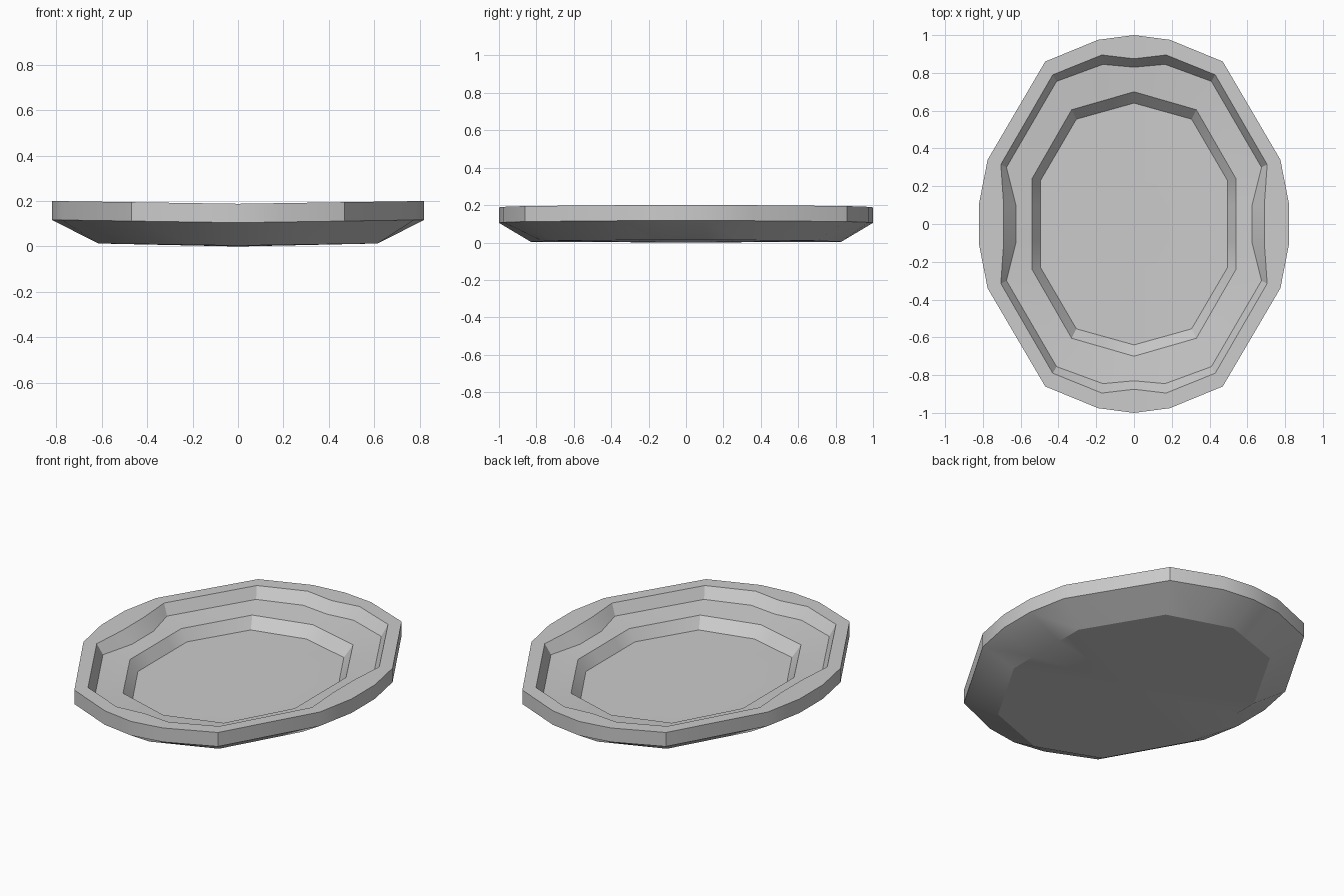
import bpy
import bmesh

cube = bpy.data.objects.get("Cube")
if cube:
    bpy.data.objects.remove(cube)

# One flat glaze colour
grey = bpy.data.materials.new("plain_grey")
grey.use_nodes = True
grey.diffuse_color = (0.6, 0.6, 0.6, 1)
grey.node_tree.nodes["Principled BSDF"].inputs["Base Color"].default_value = (0.6, 0.6, 0.6, 1)


def decagon(end, shoulder, side):
    """Quarter outline of a ten-sided ring, split to match the rim's points."""
    mid = (shoulder[0] / 2, (end[1] + shoulder[1]) / 2)
    return [end, mid, shoulder, side, (side[0], side[1] * 0.4)]


# Quarter outlines from the back end round to the side, with height at x = 0
rim = [(0, 1), (0.19, 0.975), (0.47, 0.86), (0.775, 0.34), (0.82, 0.11)]
lip_top = [(0, 0.875), (0.17, 0.895), (0.43, 0.79), (0.705, 0.315), (0.69, 0.1)]
lip_foot = [(0, 0.83), (0.165, 0.845), (0.41, 0.755), (0.675, 0.30), (0.625, 0.1)]
rings = [
    (decagon((0, 0.83), (0.365, 0.70), (0.615, 0.27)), 0.004),  # underside
    (rim, 0.105),                                               # wall foot
    (rim, 0.188),                                               # wall top
    (lip_top, 0.188),
    (lip_foot, 0.125),                                          # shelf
    (decagon((0, 0.70), (0.33, 0.605), (0.54, 0.24)), 0.112),
    (decagon((0, 0.64), (0.305, 0.555), (0.495, 0.23)), 0.05),  # floor
]


def full_ring(quarter):
    """Mirror a quarter outline into a closed loop."""
    right = quarter + [(x, -y) for x, y in reversed(quarter)]
    return right + [(-x, y) for x, y in reversed(right[1:-1])]


# Dish: stacked rings, gently raised toward the sides
bm = bmesh.new()
loops = []
for quarter, height in rings:
    loops.append([bm.verts.new((x, y, height + 0.015 * abs(x)))
                  for x, y in full_ring(quarter)])

count = len(loops[0])
for lower, upper in zip(loops, loops[1:]):
    for i in range(count):
        j = (i + 1) % count
        bm.faces.new((lower[i], lower[j], upper[j], upper[i]))

# Close the underside and the floor
for loop, height in ((loops[0], 0.0), (loops[-1], 0.05)):
    centre = bm.verts.new((0, 0, height))
    for i in range(count):
        bm.faces.new((loop[i], loop[(i + 1) % count], centre))

bmesh.ops.recalc_face_normals(bm, faces=bm.faces)
mesh = bpy.data.meshes.new("oval_dish")
bm.to_mesh(mesh)
bm.free()
mesh.materials.append(grey)

dish = bpy.data.objects.new("oval_dish", mesh)
bpy.context.collection.objects.link(dish)
bpy.context.view_layer.objects.active = dish
dish.select_set(True)
bpy.ops.object.shade_smooth_by_angle(angle=0.45)
